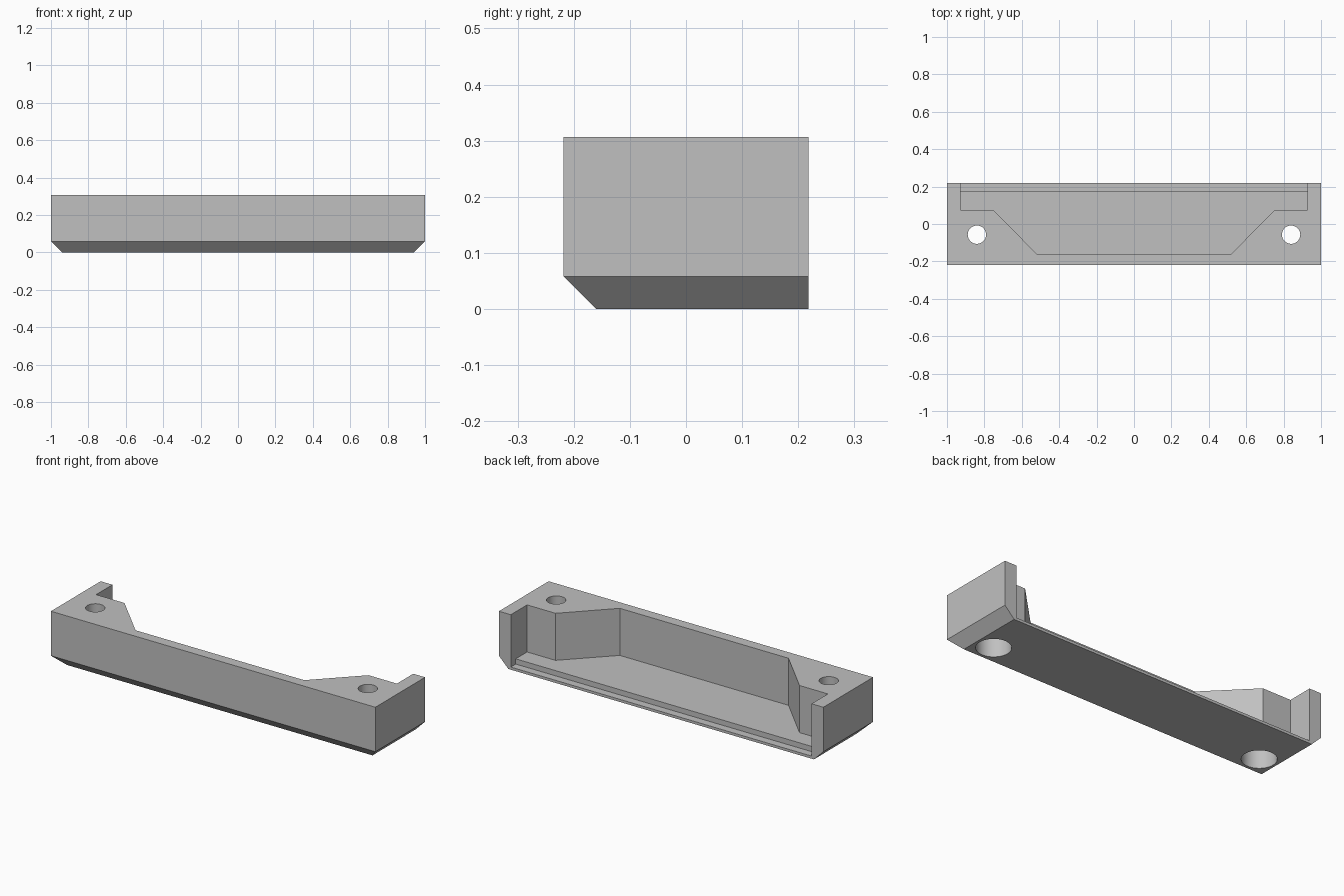
import bpy, bmesh

if "Cube" in bpy.data.objects:
    bpy.data.objects.remove(bpy.data.objects["Cube"], do_unlink=True)

grey = bpy.data.materials.new("plain grey")
grey.use_nodes = True
grey.diffuse_color = (0.53, 0.53, 0.53, 1)
grey.node_tree.nodes["Principled BSDF"].inputs["Base Color"].default_value = grey.diffuse_color

U = 0.01458                      # base unit of the part
TOP, CHAMFER = 21 * U, 4 * U
BACK = 15 * U
INNER = 1 - 5 * U                # inside of the end walls


def add_object(name, bm):
    bmesh.ops.recalc_face_normals(bm, faces=bm.faces)
    mesh = bpy.data.meshes.new(name)
    bm.to_mesh(mesh)
    bm.free()
    obj = bpy.data.objects.new(name, mesh)
    bpy.context.collection.objects.link(obj)
    mesh.materials.append(grey)
    return obj


def prism(name, outline, low, high):
    bm = bmesh.new()
    face = bm.faces.new([bm.verts.new((x, y, low)) for x, y in outline])
    top = bmesh.ops.extrude_face_region(bm, geom=[face])["geom"]
    verts = [v for v in top if isinstance(v, bmesh.types.BMVert)]
    bmesh.ops.translate(bm, verts=verts, vec=(0, 0, high - low))
    return add_object(name, bm)


def box_outline(x, y0, y1):
    return [(-x, y0), (x, y0), (x, y1), (-x, y1)]


def cylinder(name, x, y, radius, low, high):
    bm = bmesh.new()
    bmesh.ops.create_cone(bm, cap_ends=True, segments=48, radius1=radius,
                          radius2=radius, depth=high - low)
    bmesh.ops.translate(bm, verts=bm.verts, vec=(x, y, (low + high) / 2))
    return add_object(name, bm)


def cut(body, cutter):
    mod = body.modifiers.new("cut", "BOOLEAN")
    mod.operation, mod.solver, mod.object = "DIFFERENCE", "EXACT", cutter
    bpy.context.view_layer.objects.active = body
    bpy.ops.object.modifier_apply(modifier=mod.name)
    bpy.data.objects.remove(cutter, do_unlink=True)


# Body: block with the lower front and end edges chamfered
bm = bmesh.new()
levels = [(0, CHAMFER), (CHAMFER, 0), (TOP, 0)]
rings = [[bm.verts.new((x, y, z)) for x, y in box_outline(1 - c, -BACK + c, BACK)]
         for z, c in levels]
for a, b in zip(rings, rings[1:]):
    for i in range(4):
        j = (i + 1) % 4
        bm.faces.new((a[i], a[j], b[j], b[i]))
bm.faces.new(rings[0])
bm.faces.new(rings[-1])
body = add_object("bracket_body", bm)

# Pocket open to the back, with angled corners
half = [(INNER, 0.4), (INNER, 0.075), (0.752, 0.075), (0.52, -0.16)]
outline = half + [(-x, y) for x, y in reversed(half)]
cut(body, prism("pocket_cutter", outline, 3 * U, 0.5))

# Low ledge along the rear edge of the floor
cut(body, prism("ledge_cutter", box_outline(INNER, BACK - 3 * U, 0.3), U, 0.1))

# Screw holes with wide recesses underneath
for side in (-1, 1):
    x, y = side * 0.84, -0.057
    cut(body, cylinder("recess_cutter", x, y, 6 * U, -0.1, 0.16))
    cut(body, cylinder("hole_cutter", x, y, 0.049, -0.2, 0.5))

# Smooth hole walls, sharp edges elsewhere
bpy.ops.object.select_all(action="DESELECT")
body.select_set(True)
bpy.context.view_layer.objects.active = body
bpy.ops.object.shade_smooth_by_angle()
